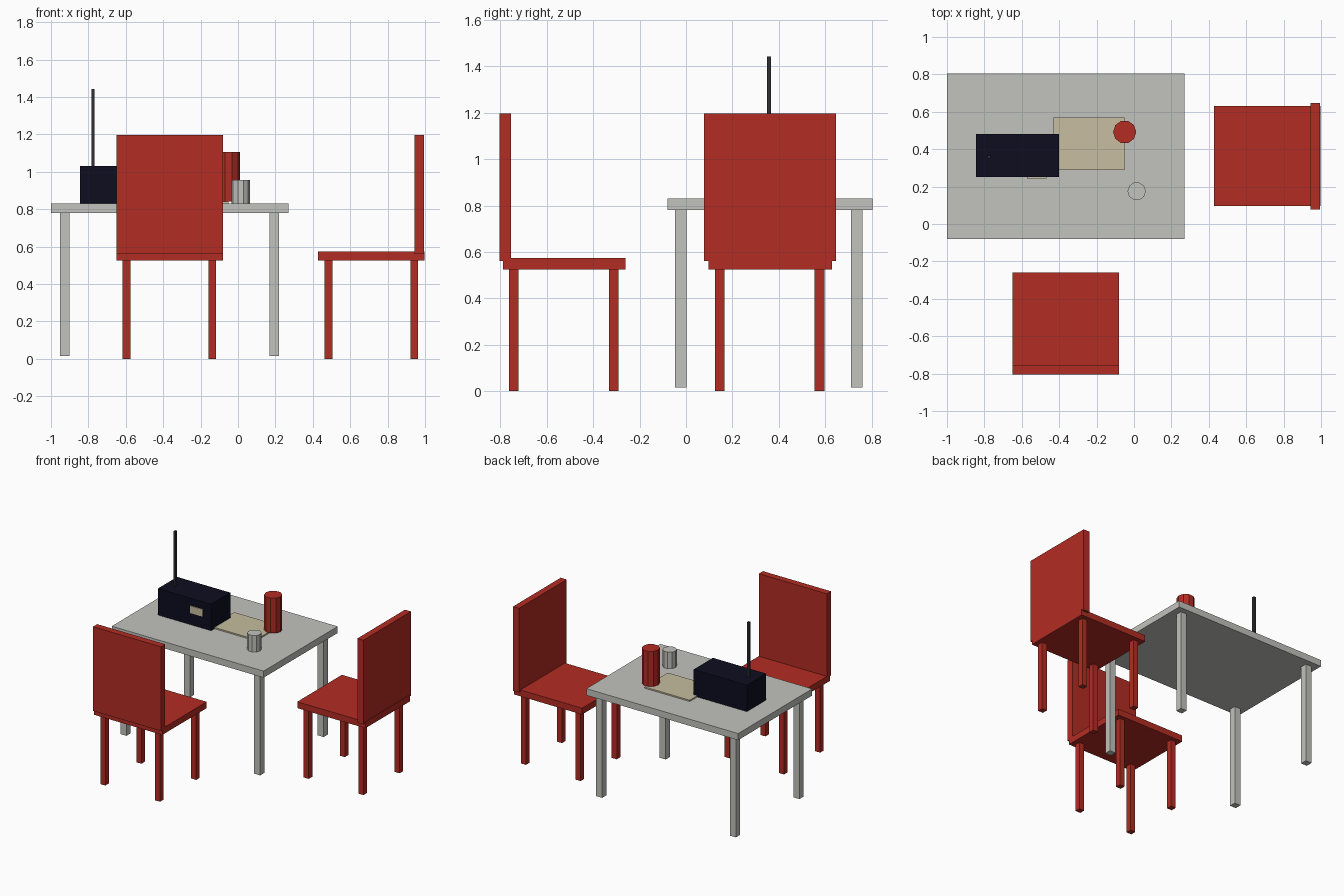
import bpy
import bmesh
from math import pi
from mathutils import Matrix

cube = bpy.data.objects.get("Cube")
if cube:
    bpy.data.objects.remove(cube, do_unlink=True)


def material(name, r, g, b):
    m = bpy.data.materials.new(name)
    m.use_nodes = True
    m.diffuse_color = (r, g, b, 1)
    bsdf = next(n for n in m.node_tree.nodes if n.type == "BSDF_PRINCIPLED")
    bsdf.inputs["Base Color"].default_value = (r, g, b, 1)
    return m


red = material("red", 0.45, 0.025, 0.017)
grey = material("light grey", 0.54, 0.54, 0.51)
navy = material("dark navy", 0.004, 0.004, 0.014)
charcoal = material("charcoal", 0.03, 0.03, 0.035)
cream = material("cream", 0.57, 0.51, 0.35)


def finish(name, bm, mat):
    mesh = bpy.data.meshes.new(name)
    bm.to_mesh(mesh)
    bm.free()
    mesh.materials.append(mat)
    obj = bpy.data.objects.new(name, mesh)
    bpy.context.collection.objects.link(obj)
    return obj


def box(name, x, y, z, mat):
    """Box from (low, high) pairs on each axis."""
    bm = bmesh.new()
    spans = (x, y, z)
    centre = [(a + b) / 2 for a, b in spans]
    size = [b - a for a, b in spans]
    bmesh.ops.create_cube(bm, size=1, matrix=Matrix.Translation(centre) @ Matrix.Diagonal((*size, 1)))
    return finish(name, bm, mat)


def cylinder(name, x, y, z, radius, mat, sides=10):
    bm = bmesh.new()
    place = Matrix.Translation((x, y, sum(z) / 2)) @ Matrix.Rotation(pi / 2, 4, "Z")
    bmesh.ops.create_cone(bm, cap_ends=True, segments=sides, radius1=radius, radius2=radius,
                          depth=z[1] - z[0], matrix=place)
    return finish(name, bm, mat)


def legs(name, xs, ys, z, width, mat):
    """Four square legs centred on each x, y pair."""
    h = width / 2
    for i, x in enumerate(xs):
        for j, y in enumerate(ys):
            side = ("right", "left")[i]
            end = ("front", "back")[j]
            box(f"{name}_{end}_{side}_leg", (x - h, x + h), (y - h, y + h), z, mat)


# Table
box("table_top", (-1, 0.27), (-0.08, 0.805), (0.78, 0.83), grey)
legs("table", (-0.926, 0.193), (-0.022, 0.737), (0.015, 0.78), 0.05, grey)

# Front chair, facing the table
box("front_chair_seat", (-0.65, -0.08), (-0.79, -0.26), (0.525, 0.573), red)
box("front_chair_back", (-0.65, -0.08), (-0.805, -0.755), (0.56, 1.197), red)
legs("front_chair", (-0.596, -0.138), (-0.743, -0.311), (0, 0.525), 0.042, red)

# Side chair, facing the table from the left
box("side_chair_seat", (0.428, 0.998), (0.097, 0.63), (0.525, 0.573), red)
box("side_chair_back", (0.944, 0.994), (0.077, 0.647), (0.56, 1.197), red)
legs("side_chair", (0.484, 0.942), (0.145, 0.576), (0, 0.525), 0.042, red)

# Radio with dial and aerial
box("radio_body", (-0.845, -0.4), (0.25, 0.48), (0.83, 1.03), navy)
box("radio_dial", (-0.572, -0.467), (0.244, 0.251), (0.92, 0.975), cream)
box("radio_aerial", (-0.784, -0.766), (0.349, 0.367), (1.03, 1.443), charcoal)

# Things on the table
box("place_mat", (-0.43, -0.052), (0.29, 0.57), (0.83, 0.84), cream)
cylinder("red_can", -0.05, 0.492, (0.84, 1.105), 0.062, red)
cylinder("grey_cup", 0.014, 0.175, (0.83, 0.955), 0.049, grey)
